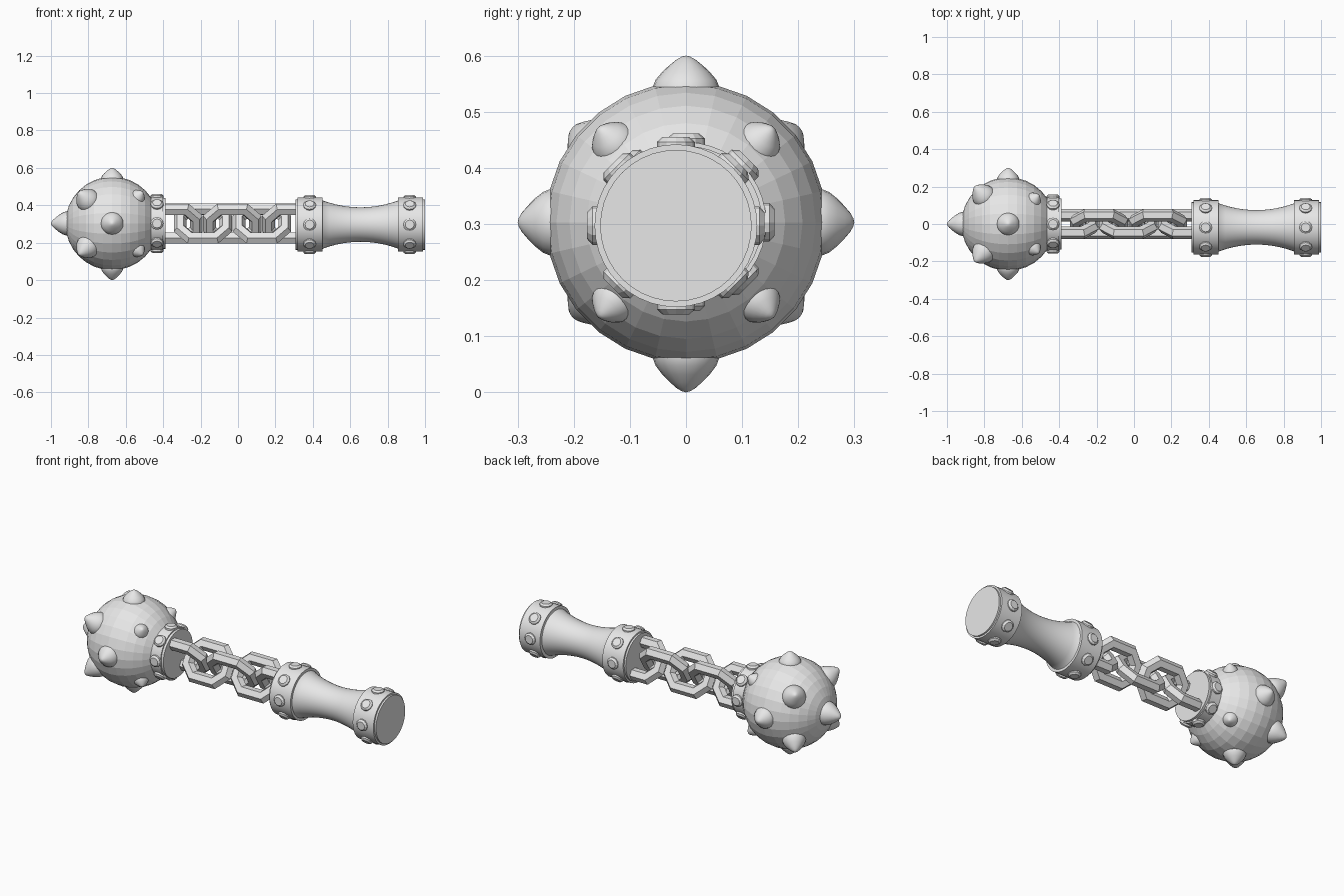
import bpy, bmesh, math
from mathutils import Vector

if "Cube" in bpy.data.objects:
    bpy.data.objects.remove(bpy.data.objects["Cube"])

metal = bpy.data.materials.new("light grey metal")
metal.diffuse_color = (0.8, 0.8, 0.8, 1)
metal.use_nodes = True
metal.node_tree.nodes["Principled BSDF"].inputs["Base Color"].default_value = metal.diffuse_color


def finish(bm, name, smooth=None):
    bmesh.ops.recalc_face_normals(bm, faces=bm.faces[:])
    me = bpy.data.meshes.new(name)
    bm.to_mesh(me)
    bm.free()
    me.materials.append(metal)
    ob = bpy.data.objects.new(name, me)
    bpy.context.collection.objects.link(ob)
    if smooth:
        bpy.ops.object.select_all(action='DESELECT')
        ob.select_set(True)
        bpy.context.view_layer.objects.active = ob
        bpy.ops.object.shade_smooth_by_angle(angle=math.radians(smooth))
    return ob


def lathe(bm, profile, origin, axis, n):
    """Spin (height, radius) points around an axis; both ends are closed."""
    q = Vector(axis).to_track_quat('Z', 'Y')
    rings = []
    for h, r in profile:
        if r == 0:
            rings.append([bm.verts.new(Vector(origin) + q @ Vector((0, 0, h)))] * n)
        else:
            rings.append([bm.verts.new(Vector(origin) + q @ Vector((
                r * math.cos(2 * math.pi * i / n), r * math.sin(2 * math.pi * i / n), h)))
                for i in range(n)])
    for a, b in zip(rings, rings[1:]):
        for i in range(n):
            j = (i + 1) % n
            bm.faces.new(list(dict.fromkeys((a[i], a[j], b[j], b[i]))))
    for ring, point in ((rings[0], profile[0]), (rings[-1], profile[-1])):
        if point[1] > 0:
            bm.faces.new(ring)


# Faceted ball, poles along x
CENTRE = (-0.673, 0, 0.303)
R = 0.25
bm = bmesh.new()
ball = [(-R * math.cos(math.pi * i / 16), R * math.sin(math.pi * i / 16)) for i in range(17)]
ball[0], ball[-1] = (-R, 0), (R, 0)
lathe(bm, ball, CENTRE, (1, 0, 0), 28)
finish(bm, "ball")

# Blunt spikes: (direction, tip distance, base radius)
spikes = [((-1, 0, 0), 0.327, 0.066), ((0, 0, 1), 0.297, 0.06), ((0, 0, -1), 0.303, 0.06),
          ((0, 1, 0), 0.30, 0.06), ((0, -1, 0), 0.30, 0.06)]
for sy in (-1, 1):
    for sz in (-1, 1):
        spikes.append(((-0.55, 0.63 * sy, 0.52 * sz), 0.315, 0.063))
        spikes.append(((0.58, 0.55 * sy, 0.6 * sz), 0.28, 0.04))
bm = bmesh.new()
for d, tip, r in spikes:
    h = tip - 0.24
    shape = [(0, 1), (0.25, 0.9), (0.5, 0.7), (0.72, 0.47), (0.88, 0.28), (0.97, 0.12), (1, 0)]
    lathe(bm, [(0.225, r)] + [(0.24 + h * t, r * s) for t, s in shape], CENTRE, d, 20)
finish(bm, "spikes", 40)


# Eight studs around a band
def studs(name, x, y, z):
    bm = bmesh.new()
    for k in range(8):
        a = k * math.pi / 4
        lathe(bm, [(0.125, 0.034), (0.149, 0.034), (0.158, 0.024)],
              (x, y, z), (0, math.cos(a), math.sin(a)), 12)
    finish(bm, name)


# Ball collar: core disc with raised band
bm = bmesh.new()
lathe(bm, [(-0.5, 0.134), (-0.466, 0.134), (-0.466, 0.143), (-0.402, 0.143),
           (-0.402, 0.136), (-0.388, 0.136)], (0, 0, 0.303), (1, 0, 0), 40)
finish(bm, "ball_collar", 30)
studs("ball_collar_studs", -0.433, 0, 0.303)

# Handle: waisted grip between two bands
HY, HZ = -0.018, 0.297
grip = []
for i in range(13):
    t = i / 12
    grip.append((0.455 + 0.4 * t, 0.092 + 0.036 * abs(2 * t - 1) ** 2))
bm = bmesh.new()
lathe(bm, [(0.308, 0.135), (0.318, 0.135), (0.318, 0.145), (0.453, 0.145), (0.453, 0.13)]
      + grip + [(0.856, 0.13), (0.856, 0.145), (0.99, 0.145), (0.99, 0.135), (1.0, 0.135)],
      (0, HY, HZ), (1, 0, 0), 40)
finish(bm, "handle", 30)
studs("front_handle_studs", 0.383, HY, HZ)
studs("rear_handle_studs", 0.918, HY, HZ)


# Chain: elongated octagon links of six-sided bar, planes alternately tilted
def link(name, cx, side):
    L, H, C, r = 0.122, 0.09, 0.054, 0.034
    up = Vector((0, 0.52 * side, 0.854))
    across = Vector((1, 0, 0)).cross(up)
    pts = [(L, H - C), (L - C, H), (C - L, H), (-L, H - C),
           (-L, C - H), (C - L, -H), (L - C, -H), (L, C - H)]
    bm = bmesh.new()
    rings = []
    for k, (u, v) in enumerate(pts):
        ang = math.radians(22.5 + 45 * k)
        miter = Vector((math.cos(ang), 0, 0)) + up * math.sin(ang)
        mid = Vector((cx, 0, 0.302)) + Vector((u, 0, 0)) + up * v
        rings.append([bm.verts.new(
            mid + miter * (r * math.cos(math.pi * i / 3) / math.cos(math.pi / 8))
            + across * (r * math.sin(math.pi * i / 3))) for i in range(6)])
    for k in range(8):
        a, b = rings[k], rings[(k + 1) % 8]
        for i in range(6):
            j = (i + 1) % 6
            bm.faces.new((a[i], a[j], b[j], b[i]))
    finish(bm, name)


for k in range(5):
    link(f"chain_link_{k + 1}", -0.345 + 0.1575 * k, 1 if k % 2 else -1)
